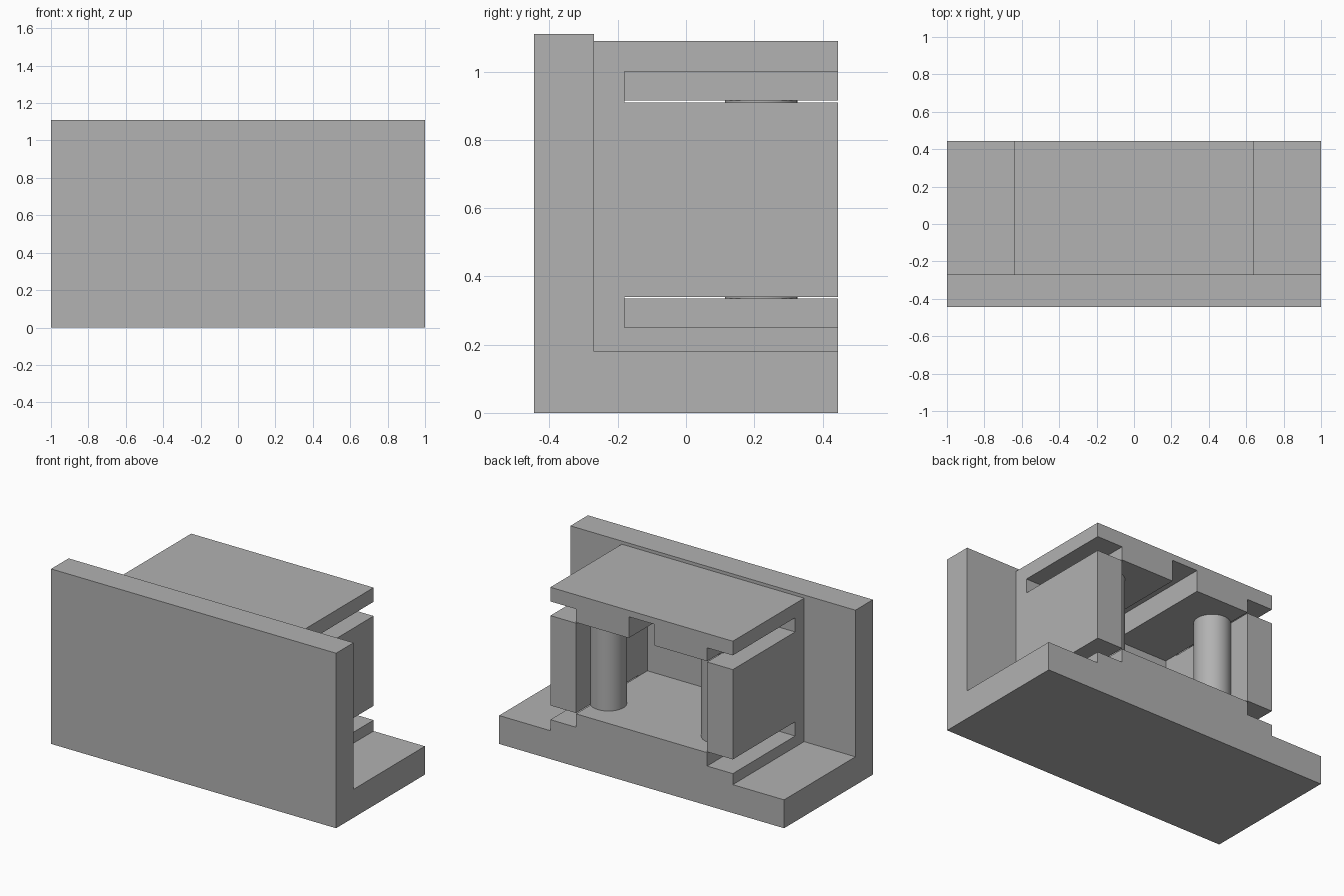
import bpy
import bmesh
import math
from mathutils import Vector

cube = bpy.data.objects.get("Cube")
if cube:
    bpy.data.objects.remove(cube, do_unlink=True)

grey = bpy.data.materials.new("plain grey")
grey.use_nodes = True
colour = (0.445, 0.445, 0.445, 1)
grey.diffuse_color = colour
grey.node_tree.nodes["Principled BSDF"].inputs["Base Color"].default_value = colour

# Shared dimensions
FRONT, BACK = -0.445, 0.445
WALL_BACK = -0.27          # rear face of the upright plate
SLOT_END = -0.18           # where the side slots stop
BASE, PLATE_TOP, ROOF = 0.18, 1.11, 1.09
OUTER, INNER = 0.64, 0.46  # housing half widths
LOW_A, LOW_B = 0.25, 0.34  # lower slot
TOP_A, TOP_B = 0.91, 1.0   # upper slot
FLOOR, CEILING = 0.335, 0.915
GROOVE, GROOVE_TOP = 0.09, 1.05


def finish(name, bm):
    bmesh.ops.recalc_face_normals(bm, faces=bm.faces)
    mesh = bpy.data.meshes.new(name)
    bm.to_mesh(mesh)
    bm.free()
    mesh.materials.append(grey)
    obj = bpy.data.objects.new(name, mesh)
    bpy.context.collection.objects.link(obj)
    return obj


def extrude(name, profile, axis, start, end):
    """Extrude a profile along x (profile is y, z) or along y (profile is x, z)."""
    bm = bmesh.new()
    place = (lambda p: (start, p[0], p[1])) if axis == "x" else (lambda p: (p[0], start, p[1]))
    face = bm.faces.new([bm.verts.new(place(p)) for p in profile])
    moved = bmesh.ops.extrude_face_region(bm, geom=[face], use_keep_orig=True)["geom"]
    length = end - start
    shift = Vector((length, 0, 0)) if axis == "x" else Vector((0, length, 0))
    bmesh.ops.translate(bm, vec=shift, verts=[g for g in moved if isinstance(g, bmesh.types.BMVert)])
    return finish(name, bm)


def symmetric(half):
    return half + [(-x, z) for x, z in reversed(half)]


def mirror(obj):
    obj.modifiers.new("Mirror", "MIRROR").use_axis[0] = True


# L-shaped bracket: base plate and upright plate
extrude("bracket", [(FRONT, 0), (BACK, 0), (BACK, BASE), (WALL_BACK, BASE),
                    (WALL_BACK, PLATE_TOP), (FRONT, PLATE_TOP)], "x", -1, 1)

# Stepped floor of the housing
extrude("housing_floor", symmetric([(OUTER, BASE), (OUTER, LOW_A), (INNER, LOW_A), (INNER, FLOOR)]),
        "y", WALL_BACK, BACK)

# Stepped roof with a groove under its middle
extrude("housing_roof", symmetric([(OUTER, ROOF), (OUTER, TOP_B), (INNER, TOP_B), (INNER, CEILING),
                                   (GROOVE, CEILING), (GROOVE, GROOVE_TOP)]),
        "y", WALL_BACK, BACK)

# Side walls held at the upright plate, with slots above and below
mirror(extrude("side_walls", [(WALL_BACK, LOW_A), (SLOT_END, LOW_A), (SLOT_END, LOW_B),
                              (BACK, LOW_B), (BACK, TOP_A), (SLOT_END, TOP_A),
                              (SLOT_END, TOP_B), (WALL_BACK, TOP_B)], "x", INNER, OUTER))

# Round posts between floor and roof
bm = bmesh.new()
bmesh.ops.create_cone(bm, cap_ends=True, segments=48, radius1=0.106, radius2=0.106,
                      depth=CEILING - FLOOR)
bmesh.ops.translate(bm, vec=(0.39, 0.22, (CEILING + FLOOR) / 2), verts=bm.verts)
posts = finish("round_posts", bm)
mirror(posts)
bpy.ops.object.select_all(action="DESELECT")
posts.select_set(True)
bpy.context.view_layer.objects.active = posts
bpy.ops.object.shade_smooth_by_angle(angle=math.radians(30))
